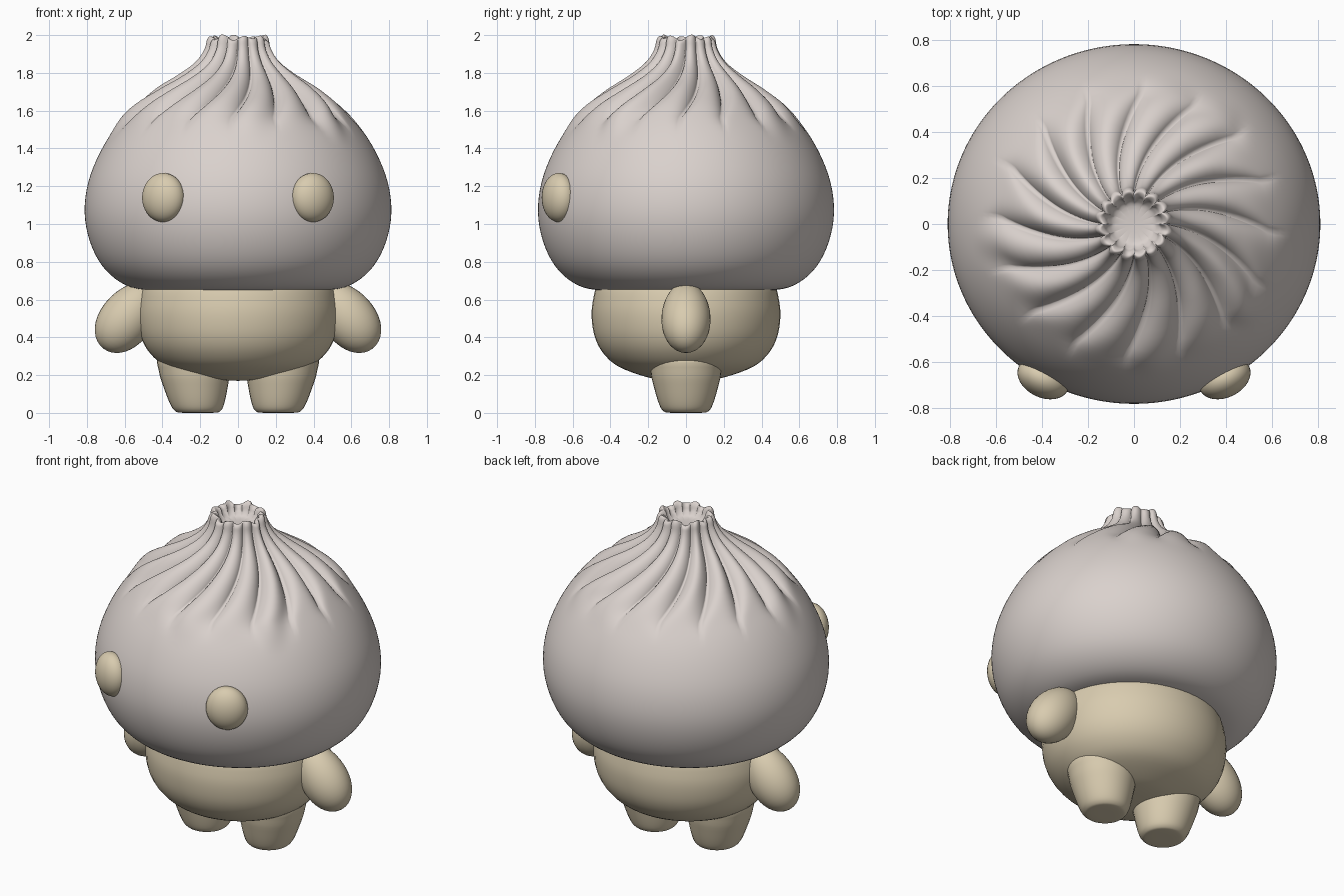
import bpy, bmesh, math, random
from mathutils import Vector, Matrix

random.seed(4)
cube = bpy.data.objects.get("Cube")
if cube:
    bpy.data.objects.remove(cube, do_unlink=True)


def material(name, rgb):
    m = bpy.data.materials.new(name)
    m.use_nodes = True
    m.diffuse_color = (*rgb, 1)
    m.node_tree.nodes["Principled BSDF"].inputs["Base Color"].default_value = (*rgb, 1)
    return m


dough = material("pale dough", (0.70, 0.64, 0.61))
tan = material("warm tan", (0.69, 0.60, 0.43))


def smooth_profile(pts, steps):
    """Catmull-Rom curve through the (radius, height) points."""
    p = [Vector(q) for q in pts]
    p = [p[0]] + p + [p[-1]]
    out = []
    for a, b, c, d in zip(p, p[1:], p[2:], p[3:]):
        for i in range(steps):
            t = i / steps
            out.append(0.5 * (2 * b + (c - a) * t + (2 * a - 5 * b + 4 * c - d) * t * t
                              + (3 * b - a - 3 * c + d) * t ** 3))
    return out + [p[-1]]


def finish(name, bm, mat):
    bmesh.ops.recalc_face_normals(bm, faces=bm.faces)
    me = bpy.data.meshes.new(name)
    bm.to_mesh(me)
    bm.free()
    for f in me.polygons:
        f.use_smooth = True
    me.materials.append(mat)
    ob = bpy.data.objects.new(name, me)
    bpy.context.scene.collection.objects.link(ob)
    return ob


def lathe(name, pts, mat, place, sides=48, steps=4):
    """Rings around z; place(radius, height, angle) gives each vertex."""
    bm = bmesh.new()
    rings = [[bm.verts.new(place(max(r, 0.001), z, math.tau * i / sides)) for i in range(sides)]
             for r, z in smooth_profile(pts, steps)]
    for lo, hi in zip(rings, rings[1:]):
        for i in range(sides):
            j = (i + 1) % sides
            bm.faces.new((lo[i], lo[j], hi[j], hi[i]))
    bm.faces.new(rings[0])
    bm.faces.new(rings[-1])
    return finish(name, bm, mat)


# Head: round bun gathered into swirling pleats at an open neck
PLEATS = 16
depths = [random.uniform(0.7, 1.3) for _ in range(PLEATS)]
reach = [random.uniform(-0.08, 0.08) for _ in range(PLEATS)]


def bun(r, z, a):
    p = PLEATS * a / math.tau
    k = int(p + 1e-6) % PLEATS
    f = (p % 1) ** 0.8
    w = min(1, max(0, (z - 1.48 - reach[k] * math.sin(math.pi * f)) / 0.2))
    w = w * w * (3 - 2 * w)
    ridge = abs(math.sin(math.pi * f)) ** 0.8
    blend = 1 + (depths[k] - 1) * math.sin(math.pi * f)
    cup = min(1, max(0, (r - 0.06) / 0.07))
    d = w * cup * blend * min(0.07, 0.17 * r) * (ridge - 0.68)
    twist = max(0, min(r, 0.6) - 0.15) if z > 1.2 else 0.45
    rim = max(0, (z - 1.94) / 0.06)
    z += rim * 0.01 * (math.sin(8 * a) + 0.5 * math.sin(5 * a) - 1.5) + 0.6 * d * (1 - min(1, rim))
    r += 0.8 * d
    a -= twist
    return (r * math.cos(a), r * 0.965 * math.sin(a), z)


lathe("head", [(0, 0.66), (0.3, 0.655), (0.5, 0.652), (0.62, 0.69), (0.72, 0.78), (0.785, 0.91),
               (0.812, 1.06), (0.793, 1.22), (0.73, 1.38), (0.64, 1.52), (0.54, 1.62), (0.415, 1.705),
               (0.3, 1.78), (0.215, 1.85), (0.17, 1.92), (0.158, 1.98), (0.143, 2.003), (0.125, 1.985),
               (0.11, 1.945), (0.08, 1.92), (0, 1.915)], dough, bun, sides=256)

# Body: squat rounded barrel with a bowl-shaped underside
lathe("body", [(0, 0.17), (0.12, 0.174), (0.23, 0.192), (0.38, 0.245), (0.465, 0.315), (0.513, 0.4),
               (0.531, 0.5), (0.525, 0.59), (0.495, 0.68), (0.4, 0.74), (0, 0.76)], tan,
      lambda r, z, a: (r * math.cos(a), 0.94 * r * math.sin(a), z))

# Eyes: thick beads set in the face; arms: plump eggs; legs: tapered stubs
for side, s in (("left", 1), ("right", -1)):
    bm = bmesh.new()
    bmesh.ops.create_uvsphere(bm, u_segments=32, v_segments=20, radius=1)
    bm.transform(Matrix.Translation((s * 0.395, -0.673, 1.14)) @ Matrix.Rotation(s * math.radians(26), 4, "Z")
                 @ Matrix.Diagonal((0.119, 0.083, 0.13, 1)))
    finish(side + "_eye", bm, tan)

    bm = bmesh.new()
    bmesh.ops.create_uvsphere(bm, u_segments=32, v_segments=20, radius=1)
    for v in bm.verts:
        taper = 1 - 0.08 * v.co.z
        v.co = Vector((0.14 * taper * v.co.x, 0.13 * taper * v.co.y, 0.212 * v.co.z))
    bm.transform(Matrix.Translation((s * 0.583, 0, 0.508)) @ Matrix.Rotation(-s * math.radians(38), 4, "Y"))
    finish(side + "_arm", bm, tan)

    lathe(side + "_leg", [(0, 0), (0.09, 0.001), (0.12, 0.01), (0.142, 0.045), (0.168, 0.13),
                          (0.187, 0.22), (0.175, 0.3), (0, 0.32)], tan,
          lambda r, z, a: (s * (0.212 + 0.09 * z) + r * math.cos(a), r * math.sin(a), z), sides=32)
